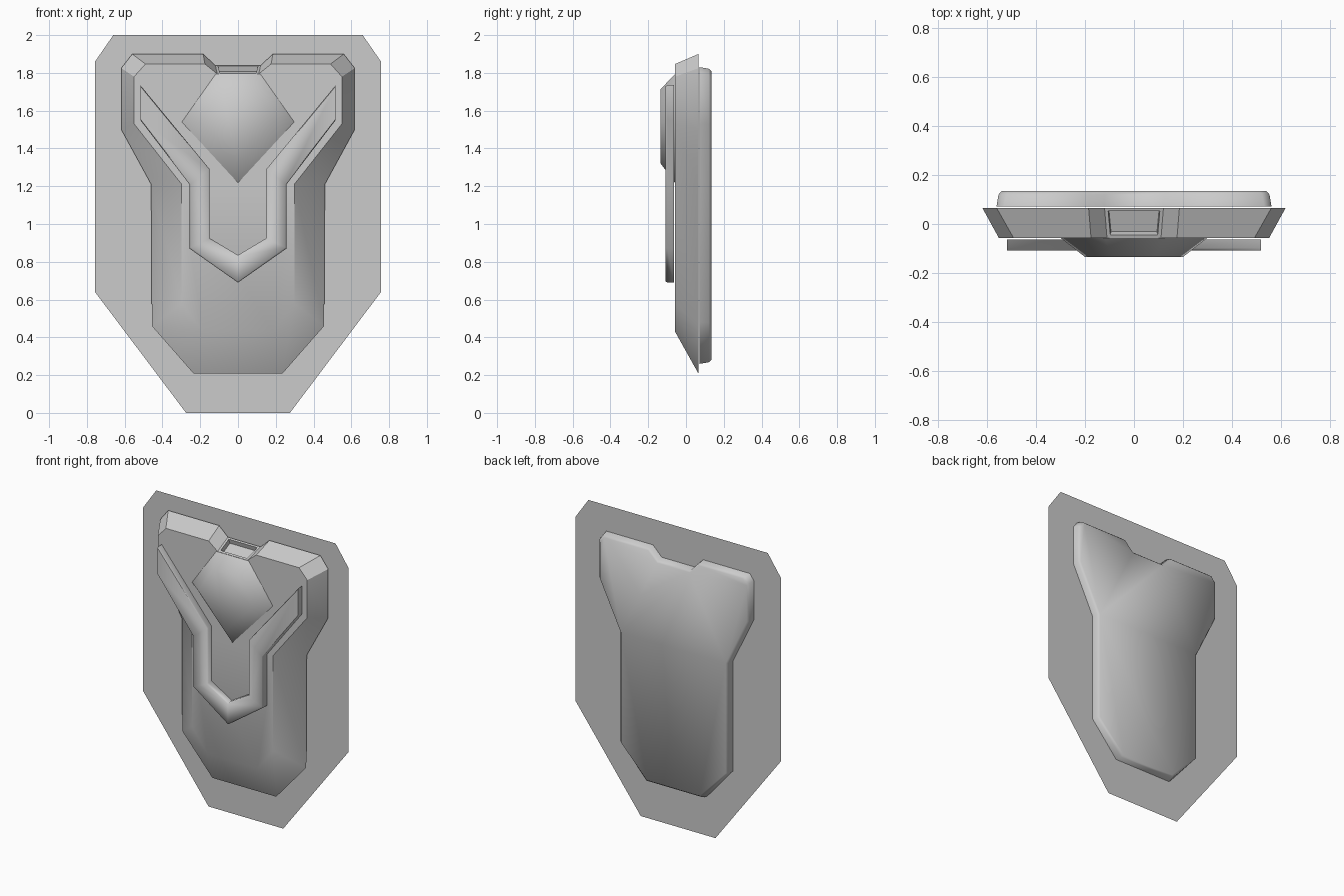
import bpy
import bmesh
from math import radians

cube = bpy.data.objects.get("Cube")
if cube:
    bpy.data.objects.remove(cube, do_unlink=True)

grey = bpy.data.materials.new("plain grey")
grey.use_nodes = True
grey.diffuse_color = (0.6, 0.6, 0.6, 1)
grey.node_tree.nodes["Principled BSDF"].inputs["Base Color"].default_value = (0.6, 0.6, 0.6, 1)


def mirrored(half):
    """Close a right-hand outline of (x, z) points across x = 0."""
    return half + [(-x, z) for x, z in reversed(half) if x > 0]


def loft(name, rings, angle, caps=True, edit=None):
    """Join outlines, given as (y, points) from front to back, into one part."""
    bm = bmesh.new()
    loops = [[bm.verts.new((x, y, z)) for x, z in pts] for y, pts in rings]
    for a, b in zip(loops, loops[1:]):
        for i in range(len(a)):
            j = (i + 1) % len(a)
            bm.faces.new((a[i], a[j], b[j], b[i]))
    if caps:
        bm.faces.new(loops[0])
        if len(loops) > 1:
            bm.faces.new(loops[-1][::-1])
    bmesh.ops.recalc_face_normals(bm, faces=bm.faces[:])
    if edit:
        edit(bm)
    mesh = bpy.data.meshes.new(name)
    bm.to_mesh(mesh)
    bm.free()
    obj = bpy.data.objects.new(name, mesh)
    bpy.context.collection.objects.link(obj)
    mesh.materials.append(grey)
    bpy.ops.object.select_all(action='DESELECT')
    obj.select_set(True)
    bpy.context.view_layer.objects.active = obj
    bpy.ops.object.shade_smooth_by_angle(angle=radians(angle))
    return obj


def cut_pocket(bm):
    """Sink a shallow pocket into the face at the bottom of the top notch."""
    bm.faces.ensure_lookup_table()
    face = max((f for f in bm.faces if abs(f.calc_center_median().x) < 0.001),
               key=lambda f: f.normal.z)
    bmesh.ops.inset_individual(bm, faces=[face], thickness=0.02)
    normal = face.normal.copy()
    bmesh.ops.inset_individual(bm, faces=[face], thickness=0.004)
    bmesh.ops.translate(bm, verts=face.verts[:], vec=normal * -0.03)


# Thin backing sheet
sheet = mirrored([(0.66, 2.0), (0.757, 1.86), (0.757, 0.64), (0.275, 0.0)])
loft("backing_sheet", [(0.083, sheet)], 30)

# Sloped main body with a notch at the top
body_front = mirrored([(0.11, 1.795), (0.175, 1.847), (0.49, 1.847), (0.55, 1.78),
                       (0.55, 1.53), (0.298, 1.21), (0.298, 0.58), (0.185, 0.43)])
body_back = mirrored([(0.12, 1.84), (0.185, 1.9), (0.56, 1.9), (0.618, 1.825),
                      (0.618, 1.5), (0.46, 1.21), (0.456, 0.46), (0.235, 0.208)])
loft("main_body", [(-0.058, body_front), (0.066, body_back)], 34, edit=cut_pocket)

# Back plate with a softened rim
def plate(d):
    return mirrored([(0.12, 1.765 - d), (0.185, 1.83 - d), (0.53 - d, 1.83 - d),
                     (0.56 - d, 1.79 - d), (0.56 - d, 1.53), (0.405 - d, 1.21),
                     (0.405 - d, 0.48), (0.215 - d, 0.26 + d)])


loft("back_plate", [(0.072, plate(0)), (0.12, plate(0.008)), (0.134, plate(0.02))], 60)

# Faceted gem, shaded smooth
gem_base = mirrored([(0.12, 1.795), (0.3, 1.54), (0, 1.215)])
gem_face = mirrored([(0.09, 1.715), (0.2, 1.54), (0, 1.32)])
loft("gem", [(-0.134, gem_face), (-0.056, gem_base)], 80)

# Raised forked trim
def trim(d):
    outer = [(0.517, 1.55 + d), (0.257 - d, 1.21), (0.257 - d, 0.87 + d), (0, 0.69 + d)]
    inner = [(0.517, 1.735 - d), (0.15 + d, 1.29), (0.15 + d, 0.925 - d), (0, 0.835 - d)]
    left = [(-x, z) for x, z in outer[:3]][::-1]
    return outer + left + [(-x, z) for x, z in inner] [:3] + inner[:0:-1] + [inner[0]]


loft("forked_trim", [(-0.108, trim(0.006)), (-0.098, trim(0)), (-0.064, trim(0))], 60)
